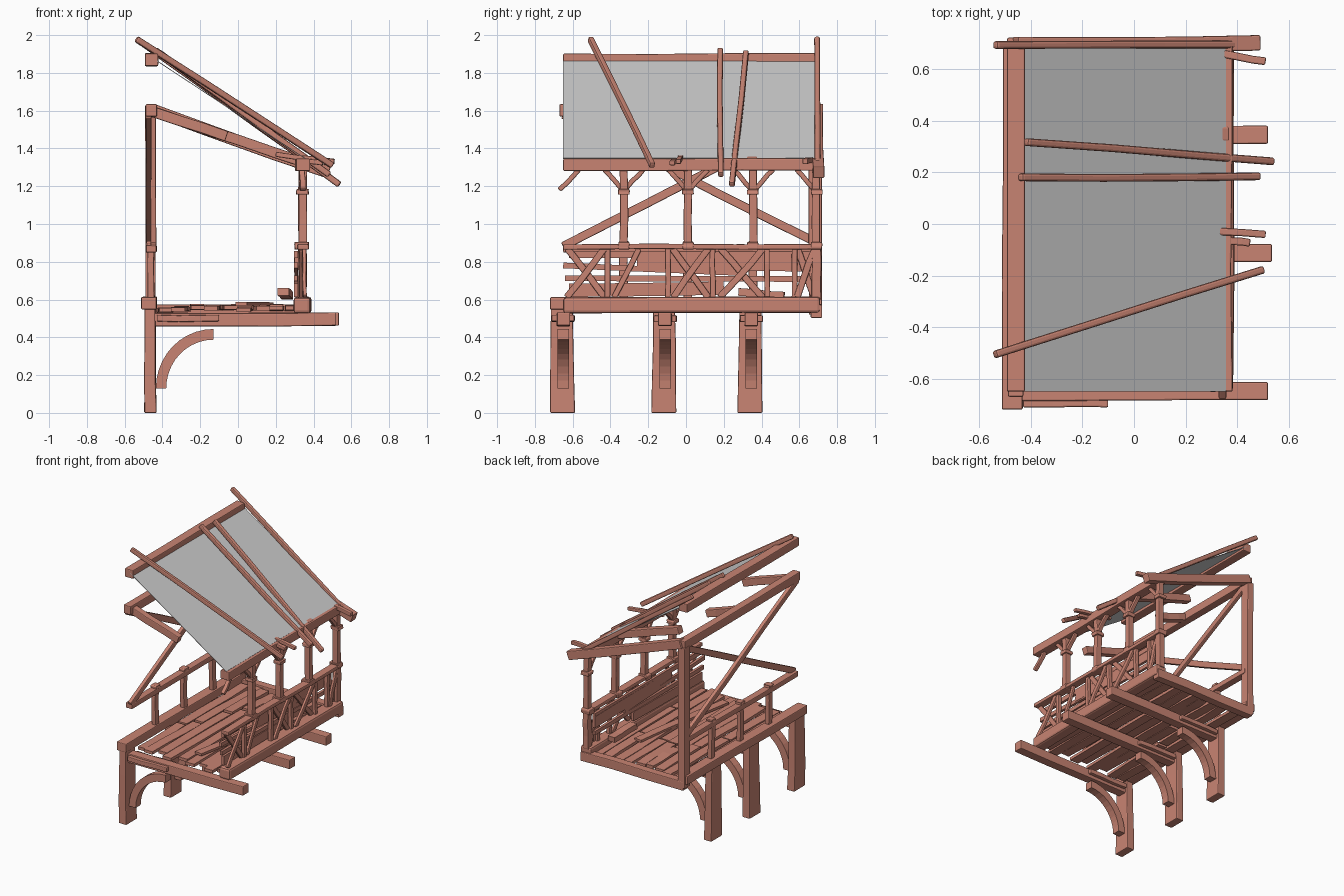
import bpy, bmesh, math, random
from mathutils import Vector

random.seed(4)
cube = bpy.data.objects.get("Cube")
if cube:
    bpy.data.objects.remove(cube)


def material(name, rgb):
    m = bpy.data.materials.new(name)
    m.diffuse_color = (*rgb, 1)
    m.use_nodes = True
    m.node_tree.nodes["Principled BSDF"].inputs["Base Color"].default_value = (*rgb, 1)
    return m


WOOD = material("reddish_wood", (0.58, 0.23, 0.17))
CLOTH = material("grey_sheet", (0.6, 0.6, 0.6))


def finish(bm, name, mat):
    bmesh.ops.recalc_face_normals(bm, faces=bm.faces)
    mesh = bpy.data.meshes.new(name)
    bm.to_mesh(mesh)
    bm.free()
    mesh.materials.append(mat)
    ob = bpy.data.objects.new(name, mesh)
    bpy.context.collection.objects.link(ob)
    return ob


def beam(name, a, b, w, h, bevel=0.006, taper=1.0, rough=0.003):
    """Hewn timber from a to b; w is sideways, h is upward (x and y if upright)."""
    a, b = Vector(a), Vector(b)
    d = (b - a).normalized()
    if abs(d.z) > 0.95:
        side, up = Vector((1, 0, 0)), Vector((0, 1, 0))
    else:
        side = d.cross(Vector((0, 0, 1))).normalized()
        up = side.cross(d)
    bm = bmesh.new()
    rings = []
    for t in (0, 0.35, 0.7, 1):
        s = 1 + (taper - 1) * t
        shift = (side * random.uniform(-1, 1) + up * random.uniform(-1, 1)) * rough
        c = a.lerp(b, t) + shift
        rings.append([bm.verts.new(c + side * u * w * s / 2 + up * v * h * s / 2)
                      for u, v in ((-1, -1), (1, -1), (1, 1), (-1, 1))])
    for r, q in zip(rings, rings[1:]):
        for i in range(4):
            j = (i + 1) % 4
            bm.faces.new((r[i], r[j], q[j], q[i]))
    bm.faces.new(rings[0])
    bm.faces.new(rings[-1])
    ob = finish(bm, name, WOOD)
    if bevel:
        mod = ob.modifiers.new("worn_edges", "BEVEL")
        mod.width = bevel
        mod.segments = 2
        mod.limit_method = "ANGLE"
    return ob


def bracket(name, y, half=0.03):
    """Curved knee brace between a leg and its cross beam."""
    bm = bmesh.new()
    cx, cz, n = -0.13, 0.13, 10
    rings = []
    for i in range(n + 1):
        t = math.pi - math.pi / 2 * i / n
        ring = []
        for r, s in ((0.25, -1), (0.25, 1), (0.305, 1), (0.305, -1)):
            ring.append(bm.verts.new((cx + r * math.cos(t), y + s * half,
                                      cz + r * 1.03 * math.sin(t))))
        rings.append(ring)
    for r, q in zip(rings, rings[1:]):
        for i in range(4):
            j = (i + 1) % 4
            bm.faces.new((r[i], r[j], q[j], q[i]))
    bm.faces.new(rings[0])
    bm.faces.new(rings[-1])
    finish(bm, name, WOOD)


BACK, FRONT = -0.46, 0.342      # wall lines in x
LOW, HIGH = -0.65, 0.69         # ends in y
POSTS = (-0.33, 0.01, 0.355)

# Legs, knee braces and cross beams
for y, end in ((-0.65, 0.52), (-0.11, 0.535), (0.345, 0.52)):
    beam("leg", (BACK - 0.005, y - 0.005, 0.57), (BACK - 0.005, y - 0.005, 0), 0.055, 0.115, taper=1.15)
    bracket("knee_brace", y)
    beam("cross_beam", (-0.48, y, 0.495), (end, y, 0.495), 0.07, 0.07)
    beam("cross_beam_pad", (-0.43, y, 0.5), (-0.1, y, 0.5), 0.12, 0.035)

# Floor frame
beam("back_sill", (BACK - 0.01, -0.72, 0.58), (BACK - 0.01, HIGH + 0.02, 0.58), 0.08, 0.065)
beam("front_sill", (FRONT, LOW, 0.57), (FRONT, HIGH + 0.02, 0.57), 0.09, 0.085, bevel=0.015)
beam("end_sill", (-0.48, 0.69, 0.54), (0.38, 0.69, 0.54), 0.06, 0.07)

# Floor planks of uneven length
for i in range(9):
    x = -0.385 + i * 0.084
    z = 0.55 + random.uniform(-0.008, 0.008)
    skew = random.uniform(-0.014, 0.014)
    a, b = LOW + random.uniform(0, 0.06), HIGH - random.uniform(0.02, 0.08)
    cut = random.uniform(-0.3, 0.3)
    beam("floor_plank", (x - skew, a, z), (x, cut, z), 0.073, 0.022, 0)
    beam("floor_plank", (x, cut + 0.015, z + 0.006), (x + skew, b, z), 0.073, 0.022, 0)
beam("loose_plank", (0.02, -0.5, 0.575), (0.16, 0.35, 0.575), 0.06, 0.018, 0)
beam("loose_plank", (0.24, 0.28, 0.64), (0.26, 0.52, 0.62), 0.06, 0.04, 0)

# Back wall: corner post, rail, stub posts, crossed braces, top beam
beam("corner_post", (BACK - 0.005, 0.685, 0.52), (BACK - 0.005, 0.685, 1.58), 0.055, 0.07)
beam("back_rail", (BACK, LOW, 0.87), (BACK, HIGH, 0.87), 0.055, 0.04)
for y in POSTS:
    beam("back_stub_post", (BACK, y, 0.6), (BACK, y, 0.88), 0.035, 0.045)
    beam("back_stub_cap", (BACK, y, 0.885), (BACK, y, 0.91), 0.05, 0.05)
beam("back_brace", (BACK + 0.01, LOW, 0.88), (BACK + 0.01, 0.67, 1.56), 0.03, 0.045)
beam("back_brace", (BACK - 0.015, 0.67, 0.91), (BACK - 0.015, LOW, 1.58), 0.03, 0.045)
beam("top_beam", (BACK, LOW - 0.02, 1.6), (BACK, HIGH + 0.02, 1.6), 0.06, 0.065)

# Front wall: rail, turned-style posts with collars and braces, eave beam
beam("front_rail", (FRONT, LOW, 0.88), (FRONT, HIGH + 0.02, 0.88), 0.06, 0.028)
for y in POSTS + (HIGH,):
    beam("front_post", (FRONT, y, 0.88), (FRONT, y, 1.29), 0.045, 0.044, taper=0.95)
    beam("front_post_base", (FRONT - 0.005, y, 0.865), (FRONT - 0.005, y, 0.905), 0.075, 0.06)
    beam("front_post_collar", (FRONT, y, 1.155), (FRONT, y, 1.185), 0.065, 0.062)
    for s in (-1, 1):
        if y + s * 0.1 < 0.72:
            beam("post_brace", (FRONT, y + s * 0.015, 1.19), (FRONT, y + s * 0.105, 1.29), 0.03, 0.026)
beam("hanging_brace", (FRONT, -0.67, 1.18), (FRONT, -0.565, 1.29), 0.03, 0.026)
beam("corner_lower_post", (FRONT, HIGH, 0.6), (FRONT, HIGH, 0.88), 0.045, 0.05)
beam("eave_beam", (FRONT, LOW, 1.315), (FRONT, HIGH + 0.01, 1.315), 0.075, 0.065)

# Railing uprights and crossed slats
for y in (-0.415, -0.095, 0.14, 0.43, 0.575):
    beam("rail_upright", (FRONT, y, 0.6), (FRONT, y, 0.87), 0.03, 0.03)
for y0, y1 in ((-0.63, -0.43), (-0.07, 0.12), (0.18, 0.41), (0.59, 0.68)):
    beam("crossed_slat", (FRONT + 0.01, y0, 0.61), (FRONT + 0.01, y1, 0.87), 0.02, 0.036)
    beam("crossed_slat", (FRONT - 0.01, y1, 0.61), (FRONT - 0.01, y0, 0.87), 0.02, 0.036)
beam("crossed_slat", (FRONT, -0.38, 0.61), (FRONT, -0.25, 0.87), 0.02, 0.03)

# Boards stacked along the inside of the railing
for y0, z0, y1, z1, h in ((-0.62, 0.84, 0.66, 0.84, 0.035), (-0.26, 0.8, 0.66, 0.79, 0.085),
                          (-0.65, 0.78, 0.3, 0.74, 0.03), (-0.64, 0.71, 0.66, 0.71, 0.03),
                          (-0.62, 0.65, 0.2, 0.66, 0.07)):
    beam("inner_board", (0.308, y0, z0), (0.308, y1, z1), 0.02, h, 0)

# Rafters, one whole and the rest broken
beam("end_rafter", (BACK, 0.695, 1.605), (0.48, 0.7, 1.27), 0.06, 0.065)
beam("broken_rafter", (BACK, -0.62, 1.6), (-0.06, -0.61, 1.465), 0.05, 0.055)
beam("broken_rafter", (BACK, 0.02, 1.6), (-0.2, 0.02, 1.51), 0.055, 0.055)
beam("broken_rafter", (-0.2, 0.35, 1.51), (0.36, 0.35, 1.32), 0.055, 0.055)
beam("rafter_stub", (0.2, -0.02, 1.37), (0.51, -0.04, 1.33), 0.028, 0.026)
beam("rafter_stub", (0.34, -0.06, 1.335), (0.45, -0.075, 1.325), 0.03, 0.026)
beam("rafter_stub", (0.34, 0.66, 1.34), (0.51, 0.63, 1.33), 0.03, 0.03)

# Ridge beam and grey roof sheet
beam("ridge_beam", (BACK, LOW, 1.87), (BACK, HIGH, 1.87), 0.07, 0.065)
bm = bmesh.new()
bm.faces.new([bm.verts.new(p) for p in ((-0.45, LOW, 1.875), (0.355, LOW, 1.345),
                                        (0.355, HIGH, 1.345), (-0.45, HIGH, 1.875))])
sheet = finish(bm, "roof_sheet", CLOTH)
sheet.modifiers.new("thickness", "SOLIDIFY").thickness = 0.004

# Poles lying over the sheet
for a, b in (((-0.54, -0.505, 1.98), (0.5, -0.175, 1.31)),
             ((-0.44, 0.18, 1.925), (0.485, 0.183, 1.26)),
             ((-0.42, 0.32, 1.91), (0.54, 0.245, 1.21)),
             ((-0.54, 0.695, 1.98), (0.39, 0.695, 1.32))):
    beam("roof_pole", a, b, 0.03, 0.034, bevel=0.009)
